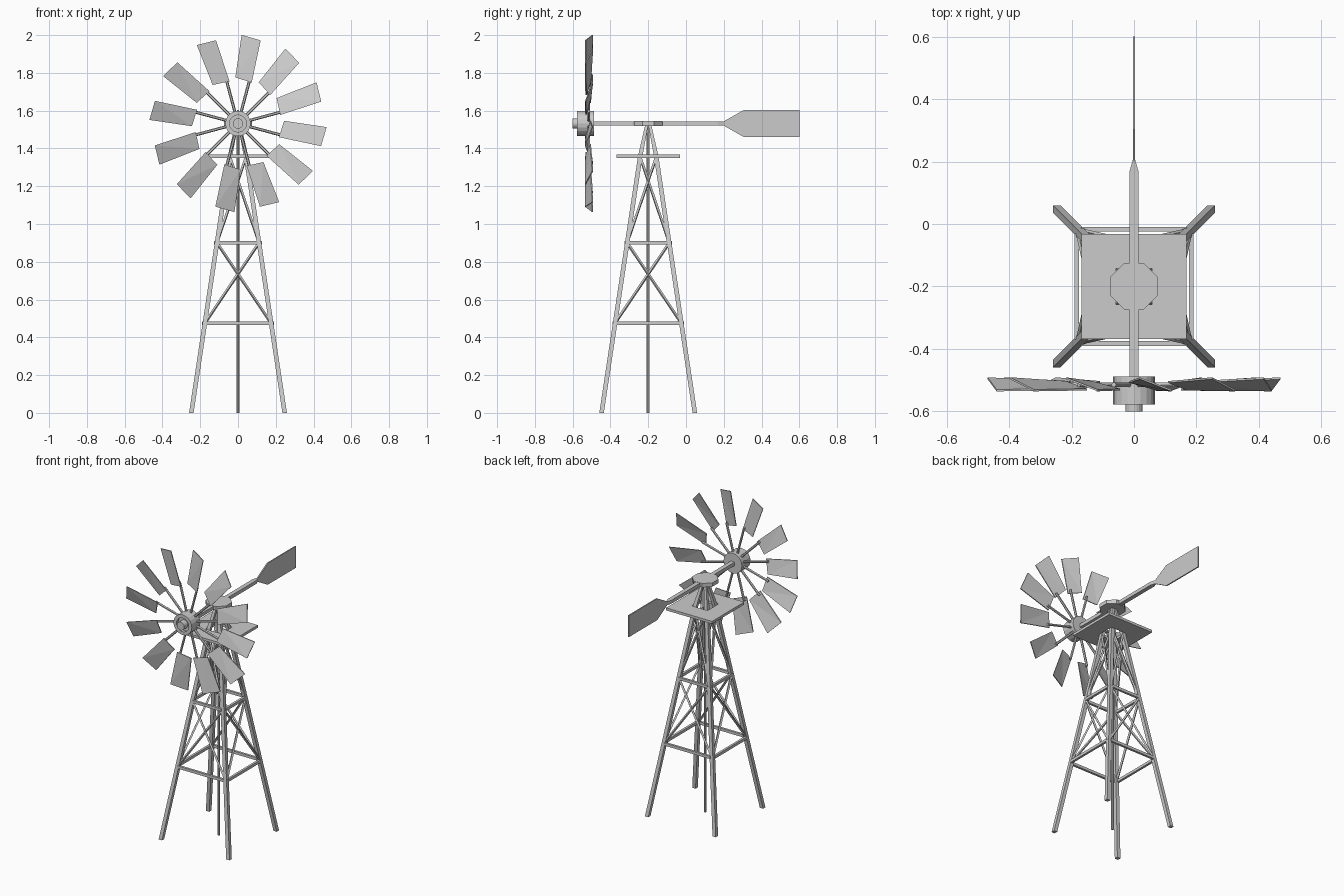
import bpy, bmesh
from math import pi, radians, cos, sin
from mathutils import Vector, Matrix

cube = bpy.data.objects.get("Cube")
if cube:
    bpy.data.objects.remove(cube)

steel = bpy.data.materials.new("galvanised_grey")
steel.use_nodes = True
GREY = (0.6, 0.6, 0.6, 1)
steel.diffuse_color = GREY
steel.node_tree.nodes["Principled BSDF"].inputs["Base Color"].default_value = GREY

TOWER = Vector((0, -0.2, 0))   # tower axis
AXLE = 1.532                   # wheel and boom height


def finish(name, bm):
    bmesh.ops.recalc_face_normals(bm, faces=bm.faces)
    mesh = bpy.data.meshes.new(name)
    bm.to_mesh(mesh)
    bm.free()
    mesh.materials.append(steel)
    ob = bpy.data.objects.new(name, mesh)
    bpy.context.collection.objects.link(ob)
    return ob


def loft(bm, rings):
    """Closed solid through rings of matching points."""
    loops = [[bm.verts.new(p) for p in ring] for ring in rings]
    n = len(loops[0])
    for a, b in zip(loops, loops[1:]):
        for i in range(n):
            j = (i + 1) % n
            bm.faces.new((a[i], a[j], b[j], b[i]))
    bm.faces.new(loops[0])
    bm.faces.new(loops[-1])


def square(c, h):
    return [Vector(c) + Vector((sx * h, sy * h, 0))
            for sx, sy in ((1, 1), (-1, 1), (-1, -1), (1, -1))]


def rod(bm, a, b, r, sides=6):
    a, b = Vector(a), Vector(b)
    d = b - a
    m = Matrix.Translation((a + b) / 2) @ d.to_track_quat('Z', 'Y').to_matrix().to_4x4()
    bmesh.ops.create_cone(bm, cap_ends=True, segments=sides, radius1=r,
                          radius2=r, depth=d.length, matrix=m)


def box(bm, lo, hi):
    lo, hi = Vector(lo), Vector(hi)
    m = Matrix.Translation((lo + hi) / 2) @ Matrix.Diagonal((*(hi - lo), 1))
    bmesh.ops.create_cube(bm, size=1, matrix=m)


def leg_offset(z):
    return 0.247 - 0.205 * z / 1.36


# Four legs, leaning in and then pinched together at the head
bm = bmesh.new()
for sx in (-1, 1):
    for sy in (-1, 1):
        loft(bm, [square(TOWER + Vector((sx * o, sy * o, z)), h)
                  for o, z, h in ((0.247, 0, 0.012), (0.042, 1.36, 0.012), (0.008, 1.525, 0.008))])
finish("tower_legs", bm)

# Horizontal girts and crossed braces on each side
girts, braces = bmesh.new(), bmesh.new()
LEVELS = (0.475, 0.9, 1.355)
for k in range(4):
    turn = Matrix.Translation(TOWER) @ Matrix.Rotation(k * pi / 2, 4, 'Z')
    for z in LEVELS[:2]:
        o = leg_offset(z)
        part = bmesh.new()
        box(part, (-o + 0.006, -o - 0.015, z - 0.009), (o - 0.006, -o, z + 0.009))
        part.transform(turn)
        tmp = bpy.data.meshes.new("tmp")
        part.to_mesh(tmp)
        part.free()
        girts.from_mesh(tmp)
        bpy.data.meshes.remove(tmp)
    for z0, z1 in zip(LEVELS, LEVELS[1:]):
        a, b = leg_offset(z0), leg_offset(z1)
        for s in (-1, 1):
            rod(braces, turn @ Vector((s * a, -a - 0.004, z0)),
                turn @ Vector((-s * b, -b - 0.004, z1)), 0.008, 4)
finish("tower_girts", girts)
finish("tower_braces", braces)

# Pump rod down the middle
bm = bmesh.new()
rod(bm, TOWER, TOWER + Vector((0, 0, 1.52)), 0.008, 8)
finish("pump_rod", bm)

# Platform with a square opening
bm = bmesh.new()
W, H, Z0, Z1 = 0.168, 0.058, 1.35, 1.367
rings = [[bm.verts.new(p) for p in square(TOWER + Vector((0, 0, z)), h)]
         for h, z in ((W, Z0), (W, Z1), (H, Z1), (H, Z0))]
for k in range(4):
    a, b = rings[k], rings[(k + 1) % 4]
    for i in range(4):
        j = (i + 1) % 4
        bm.faces.new((a[i], a[j], b[j], b[i]))
finish("platform", bm)

# Octagonal turntable
bm = bmesh.new()
loft(bm, [[TOWER + Vector((0.081 * cos(t), 0.081 * sin(t), z))
           for t in (pi / 8 + k * pi / 4 for k in range(8))]
          for z in (AXLE - 0.013, AXLE + 0.013)])
finish("turntable", bm)

# Boom, narrowing into the tail
bm = bmesh.new()
loft(bm, [[(sx * w, y, AXLE + sz * 0.0115) for sx, sz in ((1, 1), (-1, 1), (-1, -1), (1, -1))]
          for y, w in ((-0.5, 0.014), (0.17, 0.014), (0.205, 0.004))])
finish("boom", bm)

# Tail vane
bm = bmesh.new()
outline = ((0.2, 0.0115), (0.305, 0.071), (0.6, 0.071))
profile = [(y, h) for y, h in outline] + [(y, -h) for y, h in reversed(outline)]
loft(bm, [[(x, y, AXLE + h) for y, h in profile] for x in (-0.004, 0.004)])
finish("tail_vane", bm)

# Hub with a recessed front and a nose
bm = bmesh.new()
SIDES = 20
loft(bm, [[(r * cos(2 * pi * k / SIDES), y, AXLE + r * sin(2 * pi * k / SIDES))
           for k in range(SIDES)]
          for r, y in ((0.067, -0.488), (0.067, -0.578), (0.045, -0.578),
                       (0.045, -0.56), (0.027, -0.56), (0.027, -0.6))])
finish("wheel_hub", bm)

# Twelve spokes, each with a pitched, twisted sail along one edge
spokes, sails = bmesh.new(), bmesh.new()
for k in range(12):
    t = radians(15 + 30 * k)
    u, v = Vector((cos(t), 0, sin(t))), Vector((-sin(t), 0, cos(t)))

    def at(r, side, y):
        return Vector((0, y, AXLE)) + u * r + v * side

    rod(spokes, at(0.055, 0, -0.515), at(0.25, 0, -0.515), 0.008)
    corners = ((0.228, -0.014, -0.53), (0.456, -0.002, -0.533),
               (0.458, 0.103, -0.494), (0.232, 0.077, -0.506))
    loft(sails, [[at(r, s, y + d) for r, s, y in corners] for d in (-0.003, 0.003)])
bmesh.ops.triangulate(sails, faces=sails.faces)
finish("wheel_spokes", spokes)
finish("wheel_sails", sails)
